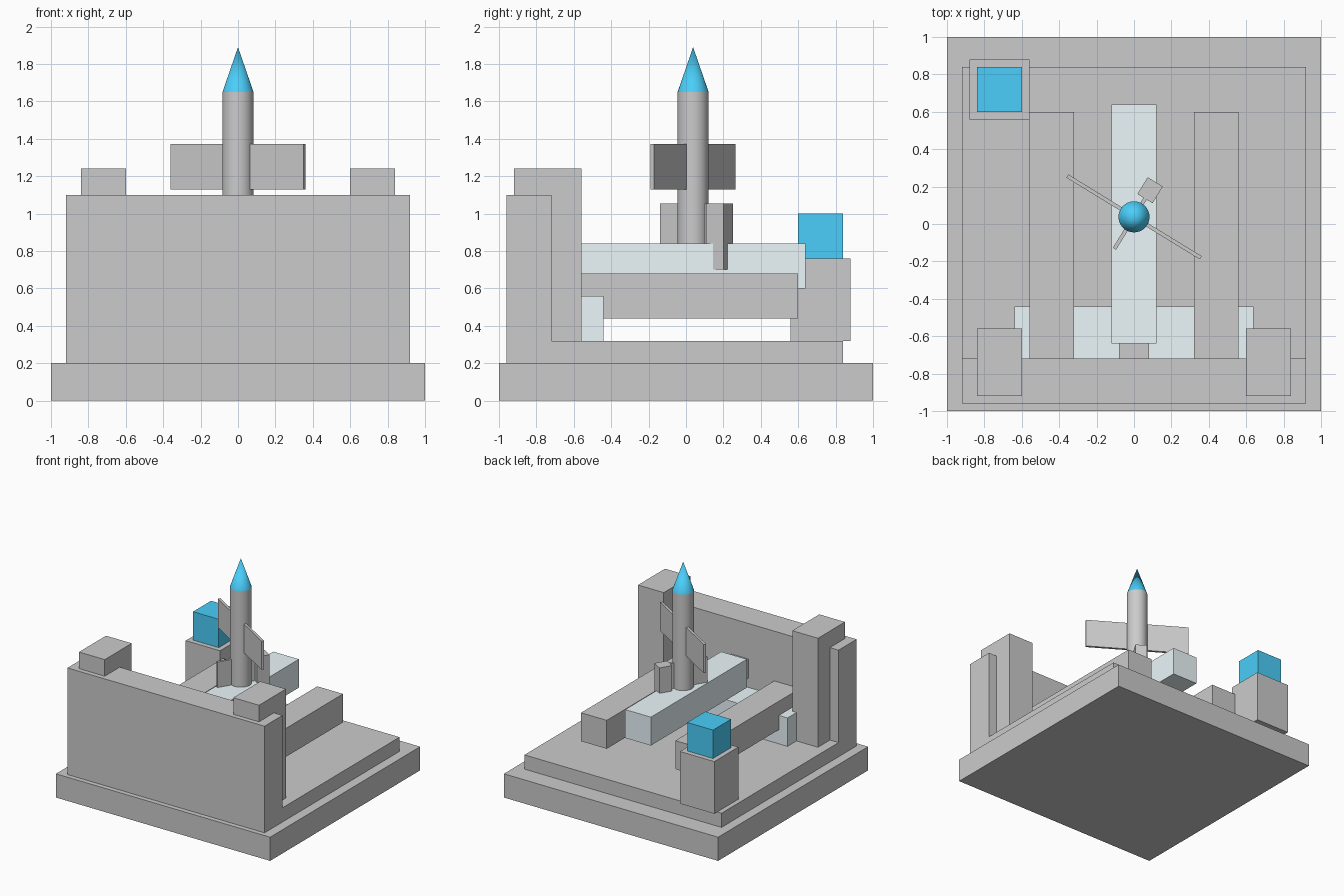
import bpy, math
from mathutils import Vector

if "Cube" in bpy.data.objects:
    bpy.data.objects.remove(bpy.data.objects["Cube"])


def mat(name, rgb):
    m = bpy.data.materials.new(name)
    m.diffuse_color = (*rgb, 1)
    m.use_nodes = True
    m.node_tree.nodes["Principled BSDF"].inputs["Base Color"].default_value = m.diffuse_color
    return m


CYAN = mat("cyan", (0.07, 0.62, 0.95))
PALE = mat("pale_blue", (0.84, 0.94, 0.97))


def finish(name, m):
    o = bpy.context.object
    o.name = name
    if m:
        o.data.materials.append(m)
    return o


def box(name, x, y, z, m=None, angle=0):
    """Box from (min, max) ranges, optionally turned about its own centre."""
    loc = [(r[0] + r[1]) / 2 for r in (x, y, z)]
    bpy.ops.mesh.primitive_cube_add(size=1, location=loc, rotation=(0, 0, angle))
    o = finish(name, m)
    size = Vector([r[1] - r[0] for r in (x, y, z)])
    for v in o.data.vertices:
        v.co = v.co * size
    return o


def cone(name, r1, r2, z, m=None):
    bpy.ops.mesh.primitive_cone_add(vertices=32, radius1=r1, radius2=r2,
                                    depth=z[1] - z[0],
                                    location=(0, CY, (z[0] + z[1]) / 2))
    o = finish(name, m)
    bpy.ops.object.shade_smooth_by_angle(angle=math.radians(30))
    return o


# Base, raised deck and front wall
box("base", (-1, 1), (-1, 1), (0, 0.2))
box("deck", (-0.92, 0.92), (-0.96, 0.84), (0.2, 0.32))
box("front_wall", (-0.92, 0.92), (-0.96, -0.72), (0.32, 1.1))

# Mirrored towers and side rails
for side, s in (("left", -1), ("right", 1)):
    box(side + "_tower", sorted((s * 0.6, s * 0.84)), (-0.92, -0.56), (0.32, 1.24))
    box(side + "_rail", sorted((s * 0.32, s * 0.56)), (-0.72, 0.6), (0.44, 0.68))

# Pale cross bar, central beam and its connector
box("cross_bar", (-0.64, 0.64), (-0.72, -0.44), (0.32, 0.56), PALE)
box("centre_beam", (-0.12, 0.12), (-0.64, 0.64), (0.6, 0.84), PALE)
box("beam_connector", (-0.08, 0.08), (-0.72, -0.64), (0.64, 0.8))

# Corner pedestal with coloured block
box("pedestal", (-0.88, -0.56), (0.56, 0.88), (0.32, 0.76))
box("pedestal_block", (-0.84, -0.6), (0.6, 0.84), (0.76, 1.0), CYAN)

# Upright aircraft: body, nose, wing, tailplane and fin
CY = 0.038
TURN = math.radians(-31.5)
cone("body", 0.083, 0.083, (0.8, 1.65))
cone("nose", 0.083, 0, (1.65, 1.89), CYAN)
box("wing", (-0.418, 0.418), (CY - 0.01, CY + 0.01), (1.13, 1.372), angle=TURN)
box("tailplane", (-0.01, 0.01), (CY - 0.2, CY + 0.2), (0.82, 1.055), angle=TURN)
box("tail_block", (0.0385, 0.1335), (0.128, 0.233), (0.7, 1.055), angle=TURN)
